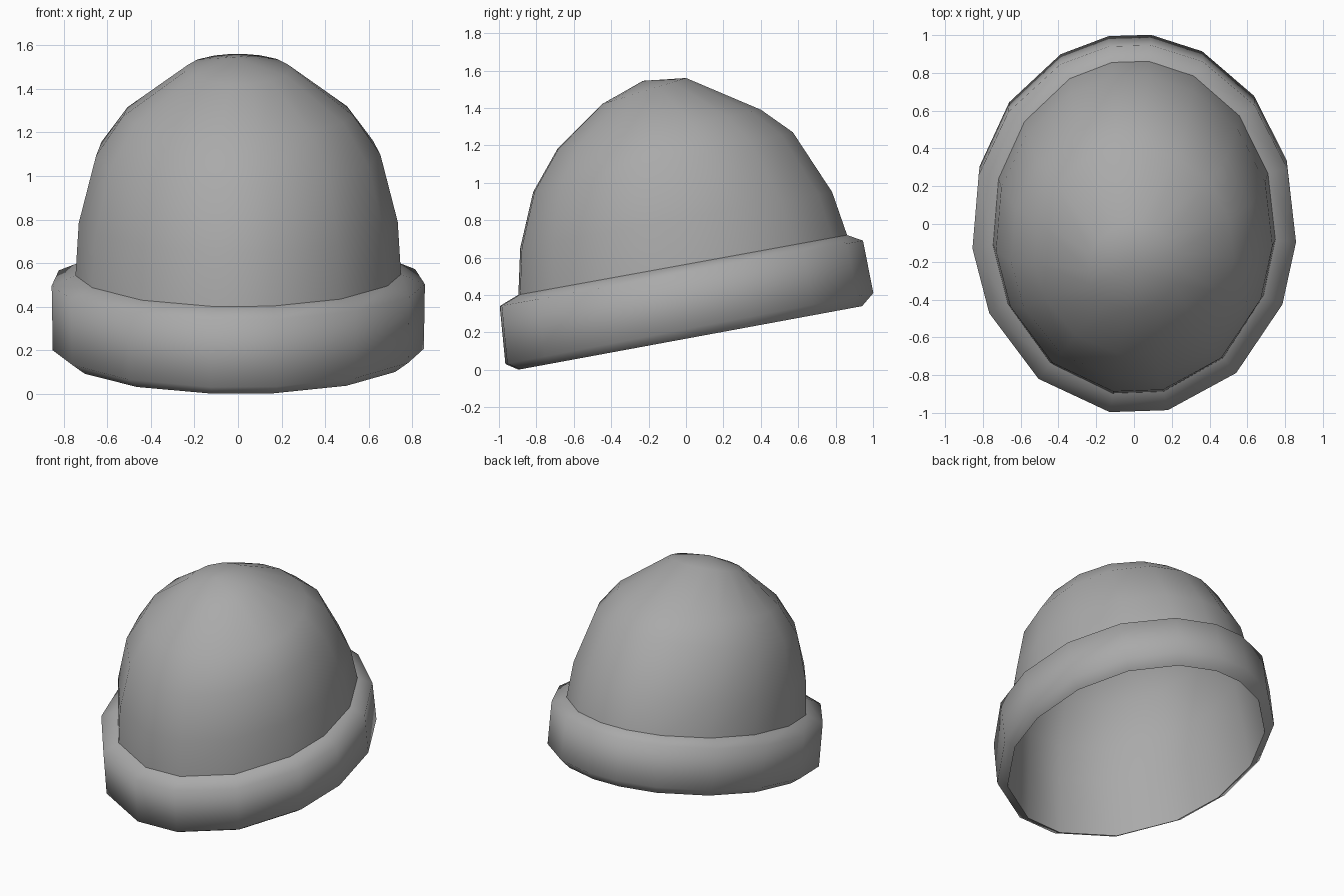
import bpy, bmesh, math

if "Cube" in bpy.data.objects:
    bpy.data.objects.remove(bpy.data.objects["Cube"])

# Slightly uneven ring directions (16 sides)
ANGLES = [84, 65, 42, 19, -4, -24, -51, -78, -98.6, -126, -153, -174, -197, -219.4, -243, -261]

wool = bpy.data.materials.new("grey wool")
wool.diffuse_color = (0.4, 0.4, 0.4, 1)
wool.use_nodes = True
wool.node_tree.nodes["Principled BSDF"].inputs["Base Color"].default_value = wool.diffuse_color


def ring(bm, w, front, back):
    """Tilted oval ring from half width and its (y, z) front and back points."""
    out = []
    for a in ANGLES:
        c, s = math.cos(math.radians(a)), math.sin(math.radians(a)) / 0.993
        t = (s + 1) / 2
        out.append(bm.verts.new((w * c,
                                 front[0] + (back[0] - front[0]) * t,
                                 front[1] + (back[1] - front[1]) * t)))
    return out


def loft(name, rings, apex=None):
    bm = bmesh.new()
    loops = [ring(bm, *r) for r in rings]
    n = len(ANGLES)
    for lo, hi in zip(loops, loops[1:]):
        for i in range(n):
            j = (i + 1) % n
            bm.faces.new((lo[j], lo[i], hi[i], hi[j]))
    if apex:
        tip = bm.verts.new(apex)
        for i in range(n):
            bm.faces.new((loops[-1][(i + 1) % n], loops[-1][i], tip))
    for f in bm.faces:
        f.smooth = True
    me = bpy.data.meshes.new(name)
    bm.to_mesh(me)
    bm.free()
    me.materials.append(wool)
    ob = bpy.data.objects.new(name, me)
    bpy.context.collection.objects.link(ob)
    return ob


HEM = (0.79, (-0.90, 0.0), (0.94, 0.34))
FOLD = (0.75, (-0.90, 0.40), (0.86, 0.72))

# Crown: lining inside the cuff, then the dome
loft("crown", [
    HEM,
    FOLD,
    (0.735, (-0.89, 0.65), (0.78, 0.95)),
    (0.655, (-0.82, 0.95), (0.57, 1.27)),
    (0.53, (-0.69, 1.18), (0.40, 1.39)),
    (0.24, (-0.45, 1.42), (0.0, 1.56)),
], apex=(-0.02, -0.23, 1.545))

# Turned-up cuff
loft("cuff", [
    HEM,
    (0.855, (-0.97, 0.03), (1.0, 0.41)),
    (0.86, (-1.0, 0.34), (0.945, 0.69)),
    FOLD,
])
